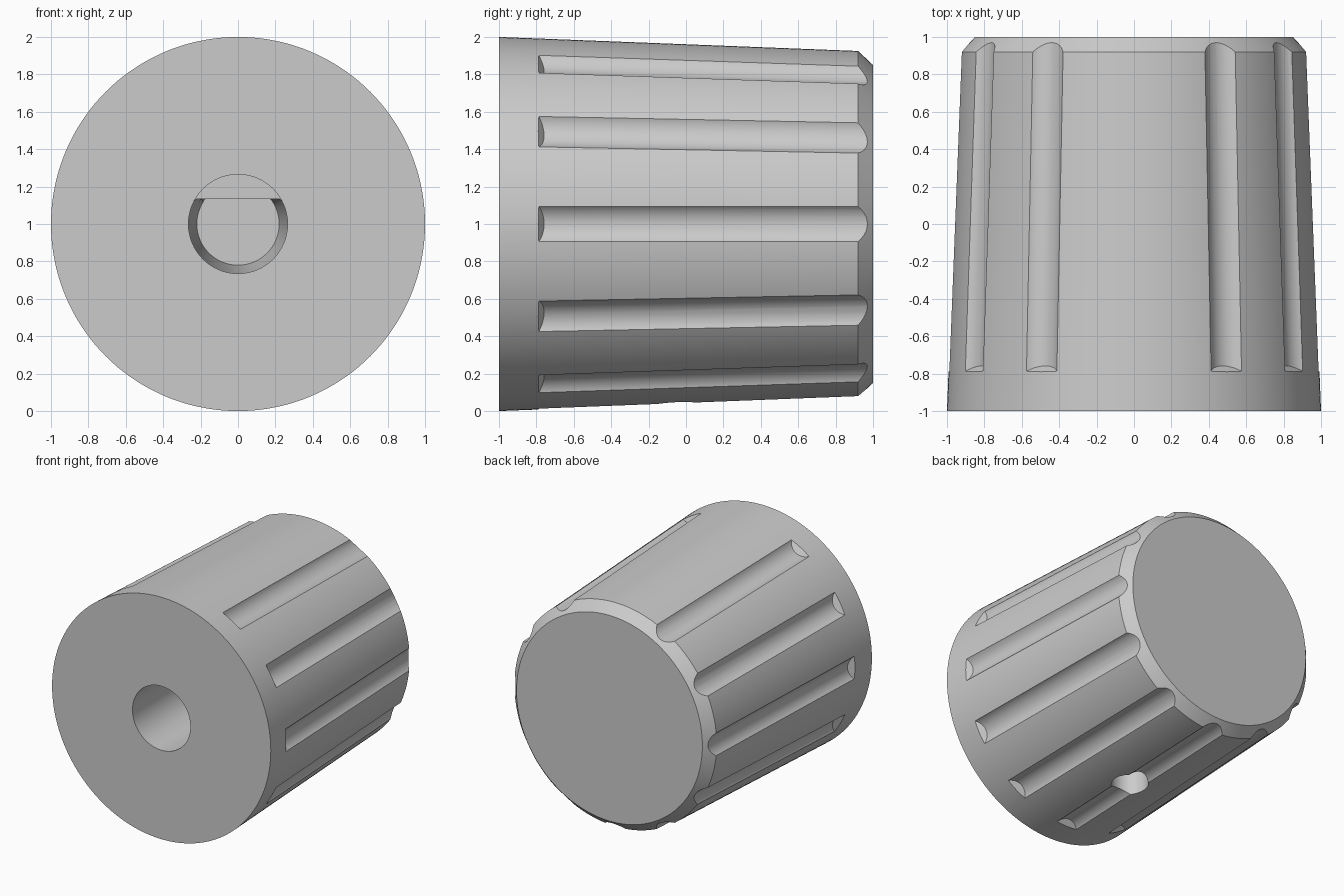
import bpy
import bmesh
from math import sin, cos, pi, radians
from mathutils import Matrix, Vector

cube = bpy.data.objects.get("Cube")
if cube:
    bpy.data.objects.remove(cube, do_unlink=True)

grey = bpy.data.materials.new("mid grey")
grey.use_nodes = True
colour = (0.6, 0.6, 0.6, 1)
grey.diffuse_color = colour
grey.node_tree.nodes["Principled BSDF"].inputs["Base Color"].default_value = colour

AXIS = Vector((0, 0, 1))     # knob axis runs along y at this height
FLAT = 0.135                 # height of the shaft flat above the axis


def skirt_radius(y):
    return 1 - 0.039 * (y + 1)


def ring(radius, y, count, top=9):
    """Circle around the y axis, cut flat at height top."""
    return [Vector((radius * cos(2 * pi * i / count), y,
                    min(top, radius * sin(2 * pi * i / count)))) for i in range(count)]


def loft(name, rings, matrix):
    """Closed solid through rings of equal point count."""
    bm = bmesh.new()
    loops = [[bm.verts.new(p) for p in r] for r in rings]
    for a, b in zip(loops, loops[1:]):
        for i in range(len(a)):
            j = (i + 1) % len(a)
            bm.faces.new((a[i], a[j], b[j], b[i]))
    bm.faces.new(loops[0])
    bm.faces.new(loops[-1])
    bmesh.ops.remove_doubles(bm, verts=bm.verts, dist=0.0001)
    bmesh.ops.recalc_face_normals(bm, faces=bm.faces)
    bm.transform(matrix)
    mesh = bpy.data.meshes.new(name)
    bm.to_mesh(mesh)
    bm.free()
    mesh.materials.append(grey)
    obj = bpy.data.objects.new(name, mesh)
    bpy.context.collection.objects.link(obj)
    return obj


place = Matrix.Translation(AXIS)

# Tapered body with a chamfered back rim
knob = loft("knob_body", [ring(1, -1, 144), ring(skirt_radius(0.92), 0.92, 144),
                          ring(0.85, 1, 144)], place)

# Stepped shaft bore: round mouth, then a tapering D section
cutters = [loft("shaft_bore", [ring(0.265, -1.1, 64), ring(0.265, 0.1, 64),
                               ring(0.265, 0.1, 64, FLAT), ring(0.22, 0.6, 64, FLAT)], place)]

# Set screw hole from below into the bore
cutters.append(loft("screw_hole", [ring(0.14, 0.1, 40), ring(0.14, 1.1, 40)],
                    Matrix.Translation((0, -0.05, 1)) @ Matrix.Rotation(-pi / 2, 4, "X")))


# Grip groove with a sloped front end, following the taper
def groove_ring(y, slope):
    points = []
    for p in ring(0.13, 0, 40):
        height = p.z + 0.085
        y_end = y - slope * height
        points.append(Vector((p.x, y_end, skirt_radius(y_end) + height)))
    return points


for step in range(1, 12):
    turn = Matrix.Rotation(radians(30 * step), 4, "Y")
    cutters.append(loft("grip_groove", [groove_ring(-0.79, 0.7), groove_ring(1.1, 0)],
                        place @ turn))

# Cut everything out of the body
bpy.context.view_layer.objects.active = knob
for cutter in cutters:
    mod = knob.modifiers.new("cut", "BOOLEAN")
    mod.operation = "DIFFERENCE"
    mod.solver = "EXACT"
    mod.object = cutter
    bpy.ops.object.modifier_apply(modifier=mod.name)
    bpy.data.objects.remove(cutter, do_unlink=True)

bpy.ops.object.select_all(action="DESELECT")
knob.select_set(True)
bpy.ops.object.shade_smooth_by_angle(angle=radians(30))
